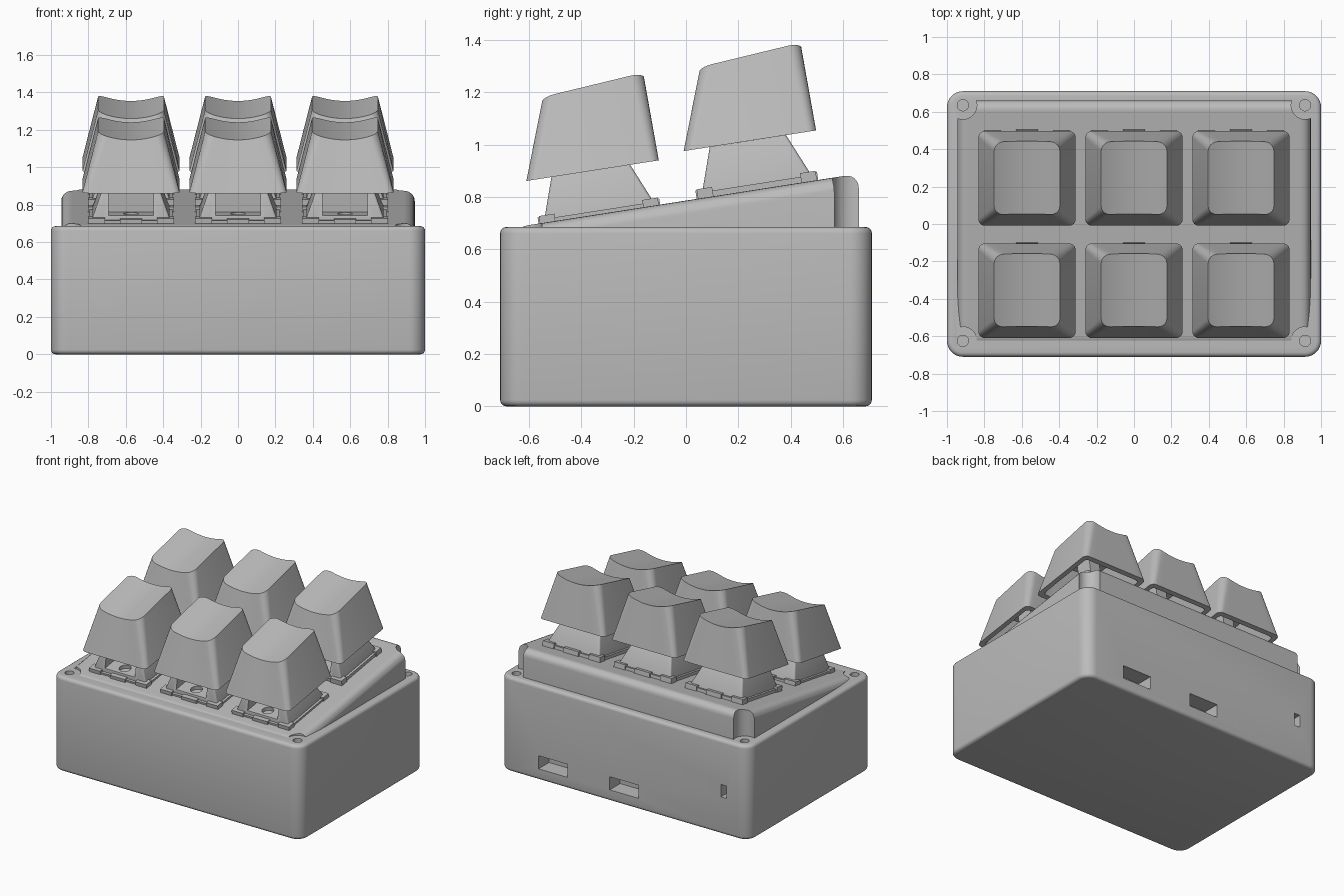
import bpy
import bmesh
import math
from mathutils import Matrix, Vector

if "Cube" in bpy.data.objects:
    bpy.data.objects.remove(bpy.data.objects["Cube"])

GREY = (0.5, 0.5, 0.5, 1.0)
grey = bpy.data.materials.new("plain grey")
grey.use_nodes = True
grey.diffuse_color = GREY
grey.node_tree.nodes["Principled BSDF"].inputs["Base Color"].default_value = GREY

SLOPE = 0.156
BASE_TOP = 0.685


def deck_z(y):
    return 0.683 + SLOPE * (y + 0.66)


def make_object(name, bm):
    bmesh.ops.recalc_face_normals(bm, faces=bm.faces[:])
    mesh = bpy.data.meshes.new(name)
    bm.to_mesh(mesh)
    bm.free()
    mesh.materials.append(grey)
    obj = bpy.data.objects.new(name, mesh)
    bpy.context.scene.collection.objects.link(obj)
    return obj


def add_box(bm, lo, hi):
    lo, hi = Vector(lo), Vector(hi)
    size = hi - lo
    mat = Matrix.Translation((lo + hi) / 2) @ Matrix.Diagonal((*size, 1))
    return bmesh.ops.create_cube(bm, size=1, matrix=mat)["verts"]


def box_cutter(lo, hi):
    bm = bmesh.new()
    add_box(bm, lo, hi)
    return make_object("cutter", bm)


def cylinder_cutter(x, y, r, z0, z1):
    bm = bmesh.new()
    bmesh.ops.create_cone(bm, cap_ends=True, segments=32, radius1=r, radius2=r,
                          depth=z1 - z0, matrix=Matrix.Translation((x, y, (z0 + z1) / 2)))
    return make_object("cutter", bm)


def carve(obj, cutters):
    """Subtract the cutters, keep the result as plain mesh, drop the cutters."""
    for c in cutters:
        c.hide_render = True
        mod = obj.modifiers.new("cut", "BOOLEAN")
        mod.operation = "DIFFERENCE"
        mod.solver = "EXACT"
        mod.object = c
    bpy.context.view_layer.update()
    graph = bpy.context.evaluated_depsgraph_get()
    mesh = bpy.data.meshes.new_from_object(obj.evaluated_get(graph))
    obj.modifiers.clear()
    obj.data = mesh
    for c in cutters:
        bpy.data.objects.remove(c)


def smooth(obj):
    obj.data.shade_smooth()
    obj.data.set_sharp_from_angle(angle=math.radians(32))


def ring(hx, y0, y1, r, height):
    """Rounded rectangle, symmetric front to back; height is a function of x, y."""
    front = []
    for side, start in ((-1, 180), (1, 270)):
        for i in range(7):
            a = math.radians(start + 15 * i)
            front.append((side * (hx - r) + r * math.cos(a), y0 + r + r * math.sin(a)))
        if side < 0:
            front += [((hx - r) * (i / 5 - 1), y0) for i in range(1, 10)]
    back = [(x, y0 + y1 - y) for x, y in reversed(front)]
    return [(x, y, height(x, y)) for x, y in front + back]


def loft(name, rings):
    """Skin the rings, closing both ends with strips running front to back."""
    bm = bmesh.new()
    loops = [[bm.verts.new(p) for p in pts] for pts in rings]
    n = len(loops[0])
    for a, b in zip(loops, loops[1:]):
        for i in range(n):
            j = (i + 1) % n
            bm.faces.new((a[i], a[j], b[j], b[i]))
    for end in (loops[0], loops[-1]):
        for i in range(n // 2 - 1):
            bm.faces.new((end[i], end[i + 1], end[n - 2 - i], end[n - 1 - i]))
    return make_object(name, bm)


def flat(z):
    return lambda x, y: z


# Case: rounded box with screw holes and rear ports
bm = bmesh.new()
add_box(bm, (-1, -0.71, 0), (1, 0.71, BASE_TOP))
upright = [e for e in bm.edges if abs(e.verts[0].co.z - e.verts[1].co.z) > 0.1]
bmesh.ops.bevel(bm, geom=upright, offset=0.085, segments=8, profile=0.5, affect="EDGES")
rims = [e for e in bm.edges if abs(e.verts[0].co.z - e.verts[1].co.z) < 0.01]
bmesh.ops.bevel(bm, geom=rims, offset=0.024, segments=4, profile=0.5, affect="EDGES")
case = make_object("case", bm)

screws = [(sx * 0.915, y) for sx in (-1, 1) for y in (-0.625, 0.635)]
cutters = [cylinder_cutter(x, y, 0.03, 0.62, 0.8) for x, y in screws]
for x, z, w, h in ((0.57, 0.13, 0.23, 0.095), (0, 0.13, 0.23, 0.095), (-0.8, 0.315, 0.045, 0.09)):
    cutters.append(box_cutter((x - w / 2, 0.59, z - h / 2), (x + w / 2, 0.8, z + h / 2)))
carve(case, cutters)
smooth(case)

# Sloping deck: wedge with rounded top edges, scooped out around the screws
bm = bmesh.new()
top = [v for v in add_box(bm, (-0.945, -0.66, 0.5), (0.945, 0.66, 0.7)) if v.co.z > 0.6]
for v in top:
    v.co.z = deck_z(v.co.y)
top_edges = [e for e in bm.edges if all(v in top for v in e.verts)]
bmesh.ops.bevel(bm, geom=top_edges, offset=0.055, segments=6, profile=0.5, affect="EDGES")
deck = make_object("sloping_deck", bm)
carve(deck, [cylinder_cutter(x, y, 0.075, 0.6, 1.2) for x, y in screws])
smooth(deck)

# Keycap: hollow, tapered, with a scooped and tilted top
CAP_Z = 0.168


def scoop(x, y):
    return CAP_Z + 0.3195 + 0.083 * y - 0.035 * (1 - (x / 0.176) ** 2)


cap = loft("keycap", [
    ring(0.15, -0.13, 0.2, 0.03, flat(CAP_Z + 0.22)),
    ring(0.225, -0.221, 0.221, 0.02, flat(CAP_Z)),
    ring(0.26, -0.256, 0.256, 0.035, flat(CAP_Z)),
    ring(0.176, -0.15, 0.249, 0.05, scoop),
])

# Switch housing: tapered block with a window in front
housing = loft("switch_housing", [
    ring(0.205, -0.205, 0.205, 0.012, flat(-0.03)),
    ring(0.205, -0.205, 0.205, 0.012, flat(0.03)),
    ring(0.15, -0.155, 0.14, 0.012, flat(0.18)),
])
carve(housing, [
    box_cutter((-0.12, -0.3, 0.04), (0.12, -0.08, 0.3)),
    cylinder_cutter(0, -0.14, 0.04, 0.01, 0.1),
])

# Switch flange: thin plate with clip tabs
bm = bmesh.new()
add_box(bm, (-0.222, -0.222, -0.03), (0.222, 0.222, 0.014))
for s in (-1, 1):
    for t in (-1, 1):
        x, y = s * 0.185, t * 0.2
        add_box(bm, (x - 0.045, y - 0.03, -0.035), (x + 0.045, y + 0.03, 0.028))
    add_box(bm, (-0.06, s * 0.21 - 0.025, -0.035), (0.06, s * 0.21 + 0.025, 0.024))
flange = make_object("switch_flange", bm)

# Stem: post with a cross bar joining switch and cap
bm = bmesh.new()
add_box(bm, (-0.043, -0.06, 0.02), (0.043, 0.06, 0.4))
add_box(bm, (-0.11, -0.035, 0.1), (0.11, 0.035, 0.2))
stem = make_object("switch_stem", bm)

# Lay out two rows of three keys along the slope
parts = (cap, housing, flange, stem)
for part in parts:
    smooth(part)
tilt = math.atan(SLOPE)
for row, y, lift in (("front", -0.331, 0.0), ("back", 0.273, 0.02)):
    for col, x in (("right", -0.572), ("middle", 0), ("left", 0.572)):
        for part in parts:
            key = bpy.data.objects.new(f"{row}_{col}_{part.name}", part.data)
            up = lift if part is cap else lift * 0.4
            key.location = (x, y - up * SLOPE, deck_z(y) + up)
            key.rotation_euler = (tilt, 0, 0)
            bpy.context.scene.collection.objects.link(key)
for part in parts:
    bpy.data.objects.remove(part)
